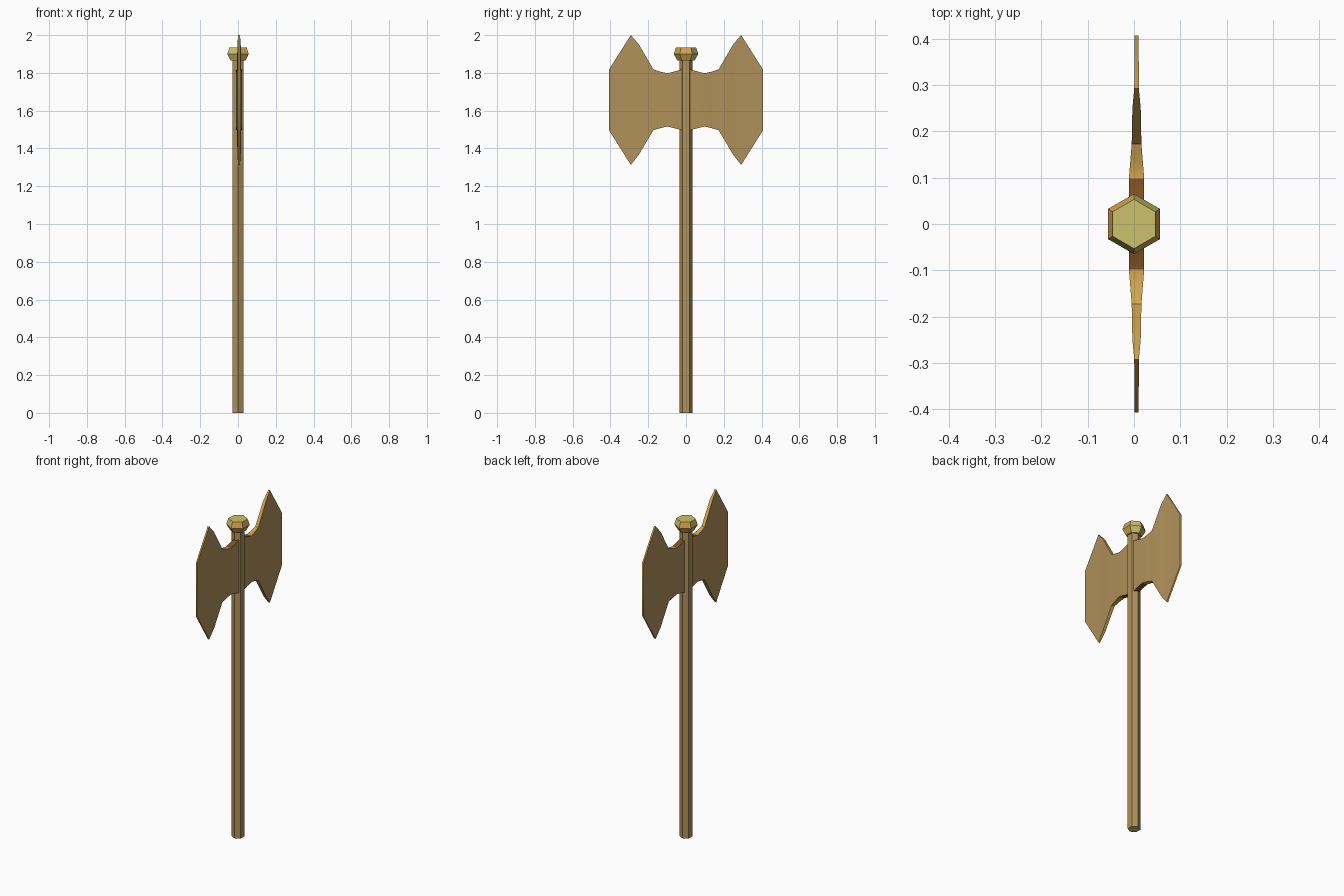
import bpy, bmesh, math

if "Cube" in bpy.data.objects:
    bpy.data.objects.remove(bpy.data.objects["Cube"])


def material(name, r, g, b):
    def lin(c):
        c /= 255
        return c / 12.92 if c <= 0.04045 else ((c + 0.055) / 1.055) ** 2.4
    m = bpy.data.materials.new(name)
    m.diffuse_color = (lin(r), lin(g), lin(b), 1)
    m.use_nodes = True
    m.node_tree.nodes["Principled BSDF"].inputs["Base Color"].default_value = m.diffuse_color
    return m


TAN = material("tan bronze", 176, 145, 90)
GOLD = material("warm gold", 212, 166, 80)
OLIVE = material("pale olive gold", 204, 194, 108)
BROWN = material("dark brown", 128, 82, 34)


def finish(name, bm, mats, rule):
    bmesh.ops.recalc_face_normals(bm, faces=bm.faces)
    bm.normal_update()
    for f in bm.faces:
        f.material_index = rule(f)
    me = bpy.data.meshes.new(name)
    bm.to_mesh(me)
    bm.free()
    for m in mats:
        me.materials.append(m)
    ob = bpy.data.objects.new(name, me)
    bpy.context.collection.objects.link(ob)
    return ob


def hex_lathe(name, rings, mats, rule):
    """Stack of hexagons (radius, z) with corners pointing along y."""
    bm = bmesh.new()
    loops = [[bm.verts.new((r * math.cos(a), r * math.sin(a), z))
              for a in (math.pi / 2 + i * math.pi / 3 for i in range(6))]
             for r, z in rings]
    for lo, hi in zip(loops, loops[1:]):
        for i in range(6):
            j = (i + 1) % 6
            bm.faces.new((lo[i], lo[j], hi[j], hi[i]))
    bm.faces.new(loops[0])
    bm.faces.new(loops[-1])
    return finish(name, bm, mats, rule)


# Six-sided shaft with olive ends
hex_lathe("shaft", [(0.035, 0), (0.035, 1.88)], [TAN, OLIVE],
          lambda f: 1 if abs(f.normal.z) > 0.9 else 0)

# Faceted cap on top: gold sides along x, olive elsewhere
hex_lathe("shaft_cap", [(0.045, 1.865), (0.065, 1.9), (0.053, 1.935)],
          [GOLD, OLIVE],
          lambda f: 1 if abs(f.normal.z) > 0.9 or f.normal.x * f.normal.y > 0.1 else 0)

# Blade columns: distance from shaft, bottom z, top z, half thickness
COLUMNS = [(0.015, 1.495, 1.82, 0.0165), (0.06, 1.507, 1.808, 0.0165),
           (0.098, 1.516, 1.798, 0.0165), (0.135, 1.508, 1.806, 0.0135),
           (0.173, 1.496, 1.819, 0.0105), (0.249, 1.368, 1.95, 0.009),
           (0.292, 1.313, 2.0, 0.005), (0.407, 1.495, 1.819, 0.0045)]
CENTRE_X = 0.0055


def blade_rule(f):
    if abs(f.normal.x) > 0.7:
        return 0
    if abs(f.normal.y) > 0.95:
        return 3
    return 2 if abs(f.calc_center_median().y) < 0.09 else 1


def blade(name, side):
    bm = bmesh.new()
    loops = [[bm.verts.new((CENTRE_X + sx * t, side * y, z))
              for sx, z in ((-1, lo), (1, lo), (1, hi), (-1, hi))]
             for y, lo, hi, t in COLUMNS]
    for a, b in zip(loops, loops[1:]):
        for i in range(4):
            j = (i + 1) % 4
            bm.faces.new((a[i], a[j], b[j], b[i]))
    bm.faces.new(loops[0])
    bm.faces.new(loops[-1])
    ob = finish(name, bm, [TAN, GOLD, BROWN, OLIVE], blade_rule)
    bpy.ops.object.select_all(action='DESELECT')
    ob.select_set(True)
    bpy.context.view_layer.objects.active = ob
    bpy.ops.object.shade_smooth_by_angle(angle=math.radians(35))


# Two mirrored blades
blade("front_blade", -1)
blade("back_blade", 1)
